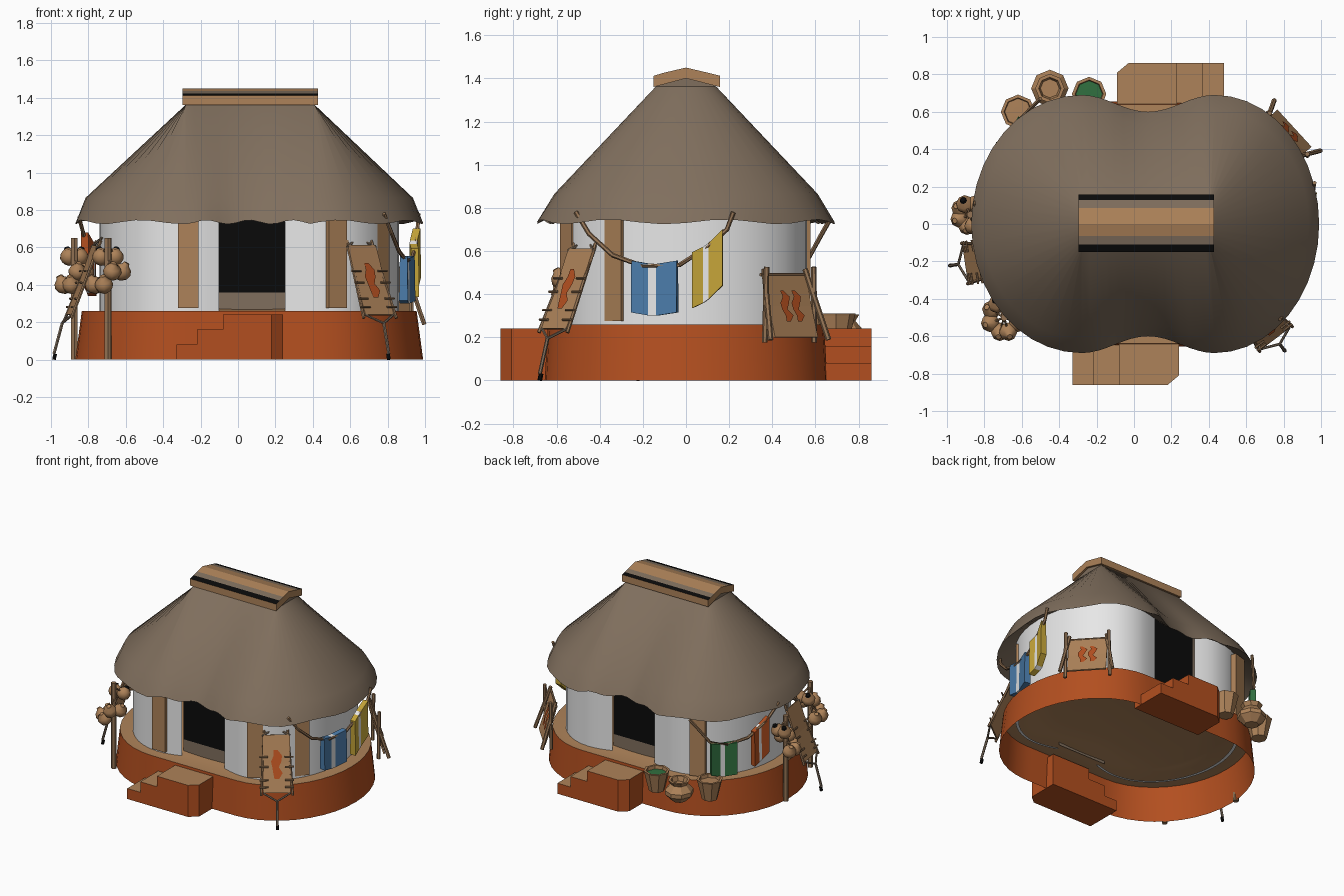
import bpy, bmesh, math
from mathutils import Vector as V

if "Cube" in bpy.data.objects:
    bpy.data.objects.remove(bpy.data.objects["Cube"])

COL = dict(thatch=(.215, .158, .11), plaster=(.8, .8, .8), clay=(.45, .078, .014),
           tan=(.42, .225, .1), wood=(.3, .175, .09), black=(.003, .003, .003),
           blue=(.07, .2, .4), yellow=(.55, .37, .04), green=(.03, .16, .05))
MAT = {}
for k, c in COL.items():
    MAT[k] = bpy.data.materials.new(k)
    MAT[k].diffuse_color = (*c, 1)


def mesh(name, verts, faces, mats, idx=None, smooth=None):
    me = bpy.data.meshes.new(name)
    me.from_pydata([tuple(v) for v in verts], [], faces)
    for m in mats.split():
        me.materials.append(MAT[m])
    if idx:
        me.polygons.foreach_set("material_index", idx)
    bm = bmesh.new()
    bm.from_mesh(me)
    bmesh.ops.recalc_face_normals(bm, faces=bm.faces)
    bm.to_mesh(me)
    bm.free()
    ob = bpy.data.objects.new(name, me)
    bpy.context.collection.objects.link(ob)
    if smooth:
        bpy.ops.object.select_all(action='DESELECT')
        ob.select_set(True)
        bpy.context.view_layer.objects.active = ob
        bpy.ops.object.shade_smooth_by_angle(angle=math.radians(smooth))
    return ob


def loft(name, rings, mats, row_mat=None, cap=(), smooth=None, skip=None):
    """Bridge equal closed rings; row_mat is one material index per row."""
    n = len(rings[0])
    verts = [p for r in rings for p in r]
    faces, idx = [], []
    for i in range(len(rings) - 1):
        for j in range(n):
            k = (j + 1) % n
            f = (i*n + j, i*n + k, (i+1)*n + k, (i+1)*n + j)
            if skip and skip(sum((V(verts[q]) for q in f), V()) / 4):
                continue
            faces.append(f)
            idx.append(row_mat[i] if row_mat else 0)
    for c in cap:
        i = c % len(rings)
        faces.append(tuple(range(i*n, i*n + n)))
        idx.append(row_mat[min(i, len(rings) - 2)] if row_mat else 0)
    return mesh(name, verts, faces, mats, idx, smooth)


def outline(dx, dy, notch, z):
    """Two-lobed house plan, inset by dx and dy."""
    pts, b, m = [], .695 - dy, 16
    for side, cx, a in ((1, .43, .56 - dx), (-1, -.28, .59 - dx)):
        for i in range(21):
            t = -math.pi/2 + math.pi*i/20
            pts.append((cx + side*a*math.cos(t), side*b*math.sin(t), z))
        for i in range(1, m):
            s = i/m
            pts.append((cx - side*.71*s, side*(b - notch*math.sin(math.pi*s)**2), z))
    return pts


def tube(name, pts, r, mat, n=6):
    pts = [V(p) for p in pts]
    rings = []
    for i, p in enumerate(pts):
        d = (pts[min(i+1, len(pts)-1)] - pts[max(i-1, 0)]).normalized()
        u = d.cross(V((.31, .52, .12))).normalized()
        w = d.cross(u)
        rings.append([p + r*(u*math.cos(6.2832*k/n) + w*math.sin(6.2832*k/n)) for k in range(n)])
    return loft(name, rings, mat, cap=(0, -1))


def lathe(name, prof, c, n, mats, rows=None, cap=(0, -1), axis=V((0, 0, 1)), smooth=None):
    q = V((0, 0, 1)).rotation_difference(axis)
    rings = [[V(c) + q @ V((r*math.cos(6.2832*k/n), r*math.sin(6.2832*k/n), z))
              for k in range(n)] for r, z in prof]
    return loft(name, rings, mats, rows, cap, smooth)


# Thatched roof with scalloped eave and underside
eave = [(x, y, .735 + .011*math.sin(i*math.pi/2.6)) for i, (x, y, z) in enumerate(outline(0, .005, .09, 0))]
crest = lambda h, z: [(min(max(x, -.28), .41), h*y/.69, z) for x, y, _ in outline(0, .005, 0, 0)]
loft("thatched_roof", [crest(.035, 1.415), crest(.14, 1.362), outline(.055, .085, .08, .865), eave,
                       outline(.14, .15, .06, .83)], "thatch", cap=(0,), smooth=40)

# Ridge cap: bent slab with coloured bands along its length
prof = [(-.15, 1.36), (-.15, 1.412), (-.11, 1.424), (-.065, 1.435), (0, 1.45),
        (.085, 1.43), (.127, 1.42), (.158, 1.412), (.158, 1.36), (0, 1.4)]
n = len(prof)
mesh("ridge_cap", [(x, y, z) for x in (-.297, .427) for y, z in prof],
     [(i, (i+1) % n, n + (i+1) % n, n + i) for i in range(n)] + [tuple(range(n)), tuple(range(n, 2*n))],
     "tan black thatch", [0, 1, 2, 0, 0, 2, 1, 0, 0, 0, 0, 0])

# Clay platform with tan rim and slightly raised floor
loft("platform", [outline(.0, .04, 0, 0), outline(.035, .055, 0, .26), outline(.14, .14, .05, .26),
                  outline(.25, .26, .05, .285), outline(.38, .42, .02, .3)],
     "clay tan", [0, 1, 1, 1], cap=(-1,), smooth=40)

# Plaster wall, open at front and back doorways
door = lambda c: abs(c.x - .075) < .178 and abs(c.y) > .3
loft("wall", [outline(.155, .155, .07, .25), outline(.13, .135, .07, .25), outline(.13, .135, .07, .84),
              outline(.155, .155, .07, .84)], "plaster", smooth=40, skip=door)

# Doorway hangings: dark above, earth-coloured hem below
for nm, y in (("front", -.472), ("back", .472)):
    mesh(nm + "_doorway", [(x, y, z) for z in (.25, .36, .86) for x in (-.13, .28)],
         [(0, 1, 3, 2), (2, 3, 5, 4)], "thatch black", [0, 1])

# Steps: plan slices of rising height, back set turned half round
for nm, s in (("front_steps", 1), ("back_steps", -1)):
    verts, faces, idx = [], [], []
    for plan, h in (([(-.33, -.86), (-.22, -.86), (-.22, -.58), (-.33, -.58)], .08),
                    ([(-.22, -.86), (-.08, -.86), (-.08, -.58), (-.22, -.58)], .16),
                    ([(-.08, -.86), (.18, -.86), (.24, -.81), (.24, -.58), (-.08, -.58)], .24)):
        o, k = len(verts), len(plan)
        verts += [(.075 + s*(x - .075), s*y, z) for z in (0, h) for x, y in plan]
        faces += [tuple(o + i for i in range(k)), tuple(o + k + i for i in range(k))]
        faces += [(o + i, o + (i+1) % k, o + k + (i+1) % k, o + k + i) for i in range(k)]
        idx += [0, 1] + [0]*k
    mesh(nm, verts, faces, "clay tan", idx)

# Wooden boards against the wall
for i, (x, y, a) in enumerate([(-.265, -.555, 0), (.525, -.54, 28), (.76, -.33, 50), (-.48, .54, 198)]):
    t = V((math.cos(math.radians(a)), math.sin(math.radians(a)), 0))
    o = V((t.y, -t.x, 0))
    ring = [V((x, y, 0)) + t*u*.055 + o*w*.02 for u, w in ((-1, -1), (1, -1), (1, 1), (-1, 1))]
    loft(f"wall_board_{i}", [[p + V((0, 0, z)) for p in ring] for z in (.275, .78)], "tan", cap=(0, -1))


# Clothes lines with hanging cloths, each with one pale stripe
def cloth(name, a, b, h, mat):
    a, b = V(a), V(b)
    n = (b - a).cross(V((0, 0, 1))).normalized()
    dz = V((0, 0, h))
    rings = []
    for u in (0, .36, .54, 1):
        p = a.lerp(b, u) - V((0, 0, .015*math.sin(math.pi*u))) - n*.012*math.sin(math.pi*u)
        rings.append([p + n*.02, p + n*.024 - dz, p - n*.024 - dz, p - n*.02])
    loft(name, rings, mat + " plaster", [0, 1, 0], cap=(0, -1))


tube("right_rope", [(.78, -.51, .78), (.82, -.45, .68), (.86, -.34, .58), (.9, -.2, .53), (.93, -.03, .535),
                    (.95, .1, .62), (.96, .19, .7), (.965, .22, .78)], .011, "wood")
cloth("blue_cloth", (.885, -.25, .555), (.925, -.04, .555), .24, "blue")
cloth("yellow_cloth", (.945, .03, .595), (.955, .17, .7), .26, "yellow")
tube("left_rope", [(-.5, .67, .75), (-.54, .63, .68), (-.6, .57, .57), (-.68, .47, .535), (-.76, .34, .56),
                   (-.82, .21, .65), (-.85, .1, .76)], .011, "wood")
cloth("green_cloth", (-.6, .56, .56), (-.72, .42, .55), .24, "green")
cloth("red_cloth", (-.78, .31, .6), (-.82, .19, .68), .26, "clay")


# Hide drying racks
def rack(name, bottom, top, w, foot, marks):
    b, t = V(bottom), V(top)
    o = V((b.x - t.x, b.y - t.y, 0)).normalized()
    s = V((-o.y, o.x, 0))
    up = t - b
    nrm = s.cross(up).normalized()
    if nrm.dot(o) < 0:
        nrm = -nrm
    P = lambda u, v, d=0: b + s*u*w + up*v + nrm*d
    loft(name + "_hide", [[P(-.5, v, d), P(.5, v, d), P(.5, v, d - .012), P(-.5, v, d - .012)]
                          for v, d in ((0, .004), (.5, .0), (1, .004))], "tan", cap=(0, -1))
    for i, (c, r) in enumerate(marks):
        wob = (.5, 1, .7, 1.1, .9, .4)
        vs = [P(c + sgn*r*k + .05*math.sin(j*2), .24 + j*.1, .009)
              for sgn in (-1, 1) for j, k in enumerate(wob)]
        mesh(f"{name}_mark_{i}", vs, [(j, j+1, j+7, j+6) for j in range(5)], "clay")
    if foot:
        hub, end = b + o*.04 - V((0, 0, .045)), b + o*.085 - V((0, 0, b.z))
        for u in (-.5, .5):
            tube(name + "_pole", [P(u*1.15, -.05), P(u*.85, 1.08, -.01)], .009, "wood")
            tube(name + "_brace", [P(u, 0), hub], .007, "thatch")
            tube(name + "_tie", [P(u, .98), P(0, 1.13, -.02)], .007, "thatch")
        tube(name + "_leg", [hub, end + V((0, 0, .03))], .009, "thatch")
        tube(name + "_tip", [hub.lerp(end, .84), end], .011, "black")
        for v in (.1, .22, .45, .62):
            for u in (-.5, .5):
                tube(name + "_peg", [P(u*1.25, v, .012), P(u*.6, v, .012)], .006, "wood")
    else:
        for u in (-.5, .5):
            tube(name + "_pole_a", [P(u*1.35, -.06, .02), P(u*.95, 1.08, .01)], .013, "wood")
            tube(name + "_pole_b", [P(u*1.15, -.04, -.05), P(u*1.1, 1.08, .05)], .013, "wood")
        tube(name + "_bar", [P(-.55, 1), P(.55, 1)], .008, "wood")


rack("front_rack", (.755, -.61, .24), (.66, -.485, .61), .19, True, [(0, .17)])
rack("left_rack", (-.9, -.21, .24), (-.765, -.19, .61), .19, True, [])
rack("back_rack", (.855, .51, .2), (.795, .455, .49), .27, False, [(-.13, .09), (.13, .09)])

# Gourd posts: a pole with crossing sticks and two tiers of gourds
for nm, x, y, r in (("left", -.875, .05, .062), ("front_left", -.695, -.5, .08)):
    tube(nm + "_gourd_post", [(x, y, 0), (x, y, .65)], .02, "wood")
    for i in range(7):
        a = i*2.4 + 2.6
        z = (.4, .47, .55)[i % 3]
        c = V((x + r*math.cos(a), y + r*math.sin(a), z))
        d = V((math.cos(a)*.5, math.sin(a)*.5, .85)).normalized()
        lathe(f"{nm}_gourd_{i}", [(.02, -.045), (.043, -.025), (.05, 0), (.042, .025), (.02, .042), (.015, .055)],
              c, 8, "tan black", [0, 0, 0, 0, i % 3 == 2], axis=d, smooth=45)
        tube(f"{nm}_gourd_stick_{i}", [c, (x, y, z + .07)], .006, "wood")

# Baskets and jar on the back rim
basket = [(.055, 0), (.088, .14), (.092, .15), (.075, .15), (.071, .125), (.03, .126)]
for nm, x, y, m, rows in (("green_basket", -.24, .695, "tan green", [0, 0, 0, 0, 1]),
                          ("plain_basket", -.62, .6, "tan", None)):
    lathe(nm, basket, (x, y, .16), 8, m, rows)
lathe("jar", [(.05, 0), (.1, .05), (.1, .08), (.06, .125), (.078, .155), (.06, .155), (.05, .12)],
      (-.45, .725, .15), 8, "tan")

for m in bpy.data.materials:
    if m.users and not m.is_grease_pencil:
        m.use_nodes = True
        m.node_tree.nodes["Principled BSDF"].inputs["Base Color"].default_value = m.diffuse_color
